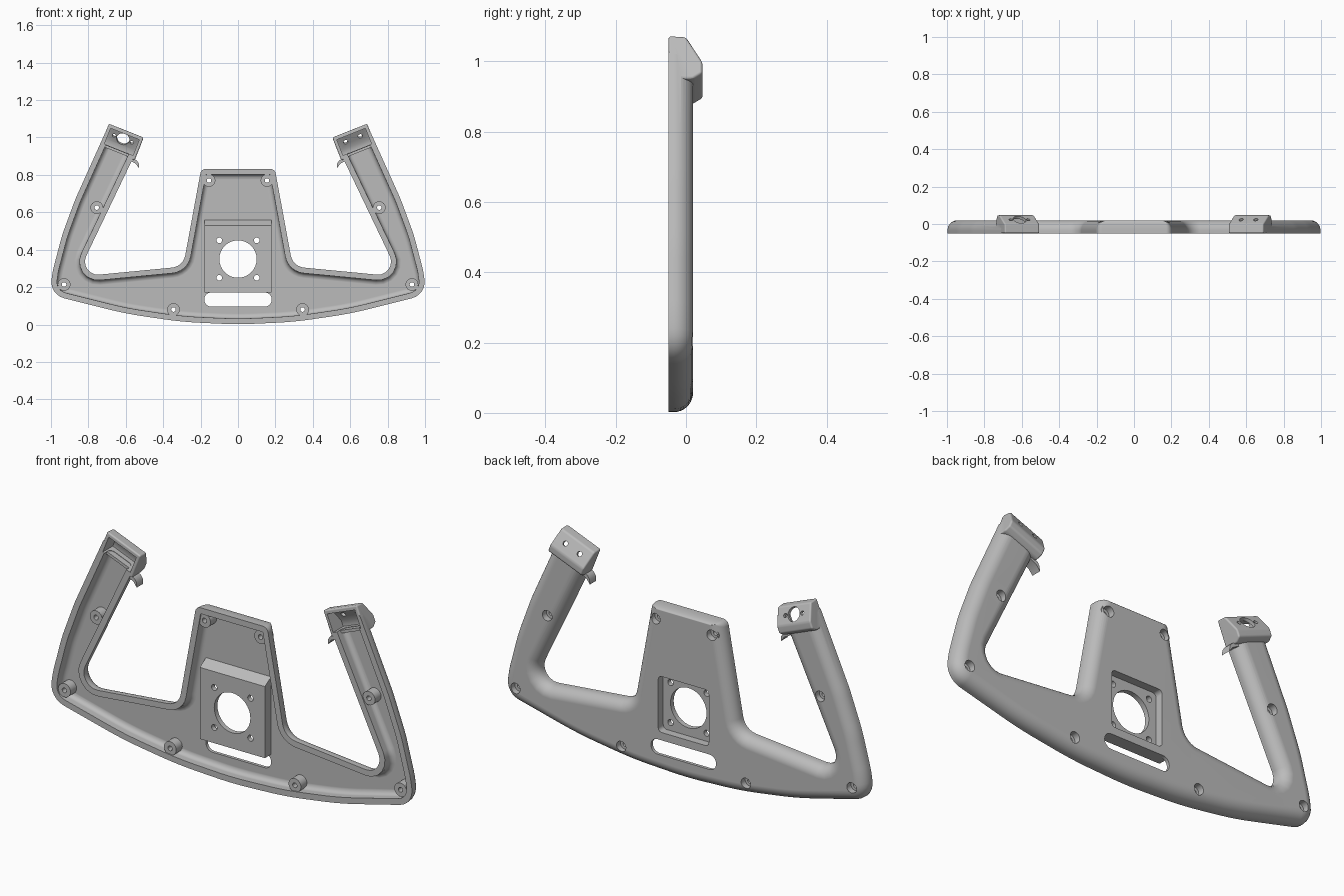
import bpy, bmesh, math
from mathutils import Vector

if "Cube" in bpy.data.objects:
    bpy.data.objects.remove(bpy.data.objects["Cube"])

grey = bpy.data.materials.new("satin_grey")
grey.use_nodes = True
grey.diffuse_color = (0.5, 0.5, 0.5, 1)
grey.node_tree.nodes["Principled BSDF"].inputs["Base Color"].default_value = (0.5, 0.5, 0.5, 1)

FRONT, BACK, ROUND = -0.05, 0.02, 0.055

# Half outline: x, z, corner radius
half = [(0, 0, 2), (0.3, 0.014, 2), (0.6, 0.058, 2), (1.008, 0.16, 0.09),
        (0.99, 0.29, 0.5), (0.94, 0.48, 0.8), (0.87, 0.67, 0.8),
        (0.708, 1.03, 0.01), (0.53, 0.955, 0.01), (0.865, 0.255, 0.07),
        (0.293, 0.31, 0.08), (0.197, 0.832, 0.03)]
outline = half + [(-x, z, r) for x, z, r in half[:0:-1]]
HUB_TOP = len(half) - 1


def inset(d, top_scale=1.0):
    """Outline moved inward by d, with filleted corners."""
    n = len(outline)
    pts = [Vector(p[:2]) for p in outline]
    dirs = [(pts[(i + 1) % n] - pts[i]).normalized() for i in range(n)]
    ring = []
    for i in range(n):
        a, b = dirs[i - 1], dirs[i]
        da = d * (top_scale if (i - 1) % n == HUB_TOP else 1)
        db = d * (top_scale if i == HUB_TOP else 1)
        na, nb = Vector((-a.y, a.x)), Vector((-b.y, b.x))
        cross = a.x * b.y - a.y * b.x
        p = pts[i] + Vector((da * nb.y - db * na.y, na.x * db - nb.x * da)) / cross
        turn = math.atan2(cross, a.dot(b))
        sign = 1 if turn > 0 else -1
        r = max(outline[i][2] - sign * d, 0.003)
        start = p - a * r * math.tan(abs(turn) / 2)
        centre = start + na * r * sign
        for k in range(7):
            t = turn * k / 6
            arm = -na * sign
            c, s = math.cos(t), math.sin(t)
            ring.append(centre + r * Vector((arm.x * c - arm.y * s, arm.x * s + arm.y * c)))
    return ring


def finish(bm, name):
    bmesh.ops.recalc_face_normals(bm, faces=bm.faces)
    mesh = bpy.data.meshes.new(name)
    bm.to_mesh(mesh)
    bm.free()
    mesh.materials.append(grey)
    ob = bpy.data.objects.new(name, mesh)
    bpy.context.collection.objects.link(ob)
    return ob


def loft(name, layers):
    """Solid through inset rings given as (ring, y)."""
    bm = bmesh.new()
    loops = [[bm.verts.new((p.x, y, p.y)) for p in ring] for ring, y in layers]
    n = len(loops[0])
    for lo, hi in zip(loops, loops[1:]):
        for i in range(n):
            j = (i + 1) % n
            bm.faces.new((lo[i], lo[j], hi[j], hi[i]))
    bm.faces.new(loops[0])
    bm.faces.new(loops[-1])
    return finish(bm, name)


def prism(name, points, along, bevel=0, only_along=False):
    bm = bmesh.new()
    along = Vector(along)
    face = bm.faces.new([bm.verts.new(p) for p in points])
    new = bmesh.ops.extrude_face_region(bm, geom=[face])["geom"]
    bmesh.ops.translate(bm, vec=along, verts=[g for g in new if isinstance(g, bmesh.types.BMVert)])
    if bevel:
        edges = [e for e in bm.edges if not only_along or
                 abs((e.verts[1].co - e.verts[0].co).normalized().dot(along.normalized())) > 0.99]
        bmesh.ops.bevel(bm, geom=edges, offset=bevel, segments=6 if only_along else 3,
                        profile=0.5, affect='EDGES')
    return finish(bm, name)


def box(name, x, z0, z1, y0, y1, bevel=0):
    corners = [(-x, y0, z0), (x, y0, z0), (x, y0, z1), (-x, y0, z1)]
    return prism(name, corners, (0, y1 - y0, 0), bevel, True)


def rod(name, a, b, r):
    a, b = Vector(a), Vector(b)
    bm = bmesh.new()
    bmesh.ops.create_cone(bm, cap_ends=True, segments=32, radius1=r, radius2=r, depth=(b - a).length)
    spin = (b - a).to_track_quat('Z', 'Y').to_matrix().to_4x4()
    bmesh.ops.transform(bm, matrix=spin, verts=bm.verts)
    bmesh.ops.translate(bm, vec=(a + b) / 2, verts=bm.verts)
    return finish(bm, name)


def combine(target, tool, operation):
    mod = target.modifiers.new("combine", 'BOOLEAN')
    mod.object, mod.operation, mod.solver = tool, operation, 'EXACT'
    bpy.context.view_layer.objects.active = target
    bpy.ops.object.modifier_apply(modifier=mod.name)
    bpy.data.objects.remove(tool)


def tip(s, u, y, v):
    """Point in the slanted frame of a grip tip; u across, v along the arm."""
    return Vector((s * (0.597 - 0.93 * u - 0.37 * v), y, 1.037 - 0.37 * u + 0.93 * v))


# Rounded body
angles = [math.radians(a) for a in range(0, 91, 10)]
layers = [(inset(0), FRONT)]
layers += [(inset(ROUND * (1 - math.cos(a)), 0.25), BACK - ROUND + ROUND * math.sin(a)) for a in angles]
shell = loft("yoke_shell", layers)

# Grip tip housings
tip_profile = [(FRONT, 0), (0, -0.003), (0.047, -0.08), (0.047, -0.115), (0.02, -0.132), (FRONT, -0.132)]
for s in (-1, 1):
    pts = [tip(s, -0.1, y, v) for y, v in tip_profile]
    combine(shell, prism("tip", pts, tip(s, 0.1, 0, 0) - tip(s, -0.1, 0, 0), 0.008), 'UNION')

# Hollow interior, open at the front
cavity = [(inset(0.03), FRONT - 0.02), (inset(0.03), -0.02)]
cavity += [(inset(0.03 + 0.025 * (1 - math.cos(a))), -0.02 + 0.024 * math.sin(a)) for a in angles[2::2]]
cavity.append((inset(0.056), 0.004))
combine(shell, loft("cavity", cavity), 'DIFFERENCE')
tip_hollow = [(FRONT - 0.02, -0.02), (-0.008, -0.02), (0.03, -0.082), (0.03, -0.11), (FRONT - 0.02, -0.11)]
for s in (-1, 1):
    pts = [tip(s, -0.082, y, v) for y, v in tip_hollow]
    combine(shell, prism("tip_hollow", pts, tip(s, 0.082, 0, 0) - tip(s, -0.082, 0, 0)), 'DIFFERENCE')
    # Low divider between tip and arm
    pts = [tip(s, -0.09, y, v) for y, v in [(-0.025, -0.112), (0.015, -0.112), (0.015, -0.126), (-0.025, -0.126)]]
    combine(shell, prism("divider", pts, tip(s, 0.18, 0, 0) - tip(s, 0, 0, 0)), 'UNION')
    # Hooked finger tab on the inner side
    hook = [(0.075, -0.122), (0.112, -0.128), (0.128, -0.14), (0.138, -0.162), (0.112, -0.146), (0.075, -0.142)]
    pts = [tip(s, u, -0.045, v) for u, v in hook]
    combine(shell, prism("tab", pts, (0, 0.05, 0)), 'UNION')

# Mounting plate with sloped top, recessed from the back
plate = [(-0.18, -0.045, 0.172), (-0.18, 0.012, 0.172), (-0.18, 0.012, 0.565), (-0.18, -0.045, 0.53)]
combine(shell, prism("mount_plate", plate, (0.36, 0, 0)), 'UNION')
combine(shell, box("recess", 0.14, 0.21, 0.49, -0.02, 0.06, 0.02), 'DIFFERENCE')
combine(shell, rod("centre_hole", (0, -0.1, 0.35), (0, 0.1, 0.35), 0.1), 'DIFFERENCE')
for x in (-0.1, 0.1):
    for z in (0.25, 0.45):
        combine(shell, rod("bolt_hole", (x, -0.1, z), (x, 0.1, z), 0.015), 'DIFFERENCE')
combine(shell, box("slot", 0.18, 0.096, 0.171, -0.1, 0.1, 0.036), 'DIFFERENCE')

# Screw posts with countersunk back holes
for x, z in [(0.755, 0.625), (0.93, 0.214), (0.345, 0.08), (0.155, 0.77)]:
    for s in (-1, 1):
        combine(shell, rod("post", (s * x, -0.044, z), (s * x, 0.01, z), 0.034), 'UNION')
        combine(shell, rod("bore", (s * x, -0.012, z), (s * x, 0.1, z), 0.026), 'DIFFERENCE')
        combine(shell, rod("screw_hole", (s * x, -0.1, z), (s * x, 0.1, z), 0.012), 'DIFFERENCE')

# Switch holes in the slanted tip faces
for s, holes in [(-1, [(0, 0.035), (-0.05, 0.01), (0.05, 0.01)]), (1, [(-0.042, 0.012), (0.042, 0.012)])]:
    for u, r in holes:
        a, b = tip(s, u, -0.02, -0.066), tip(s, u, 0.067, -0.015)
        combine(shell, rod("switch_hole", a, b, r), 'DIFFERENCE')

# Smooth shading with crisp edges
bpy.ops.object.select_all(action='DESELECT')
shell.select_set(True)
bpy.context.view_layer.objects.active = shell
bpy.ops.object.shade_smooth_by_angle(angle=math.radians(32))
weighted = shell.modifiers.new("even_shading", 'WEIGHTED_NORMAL')
weighted.keep_sharp = True
